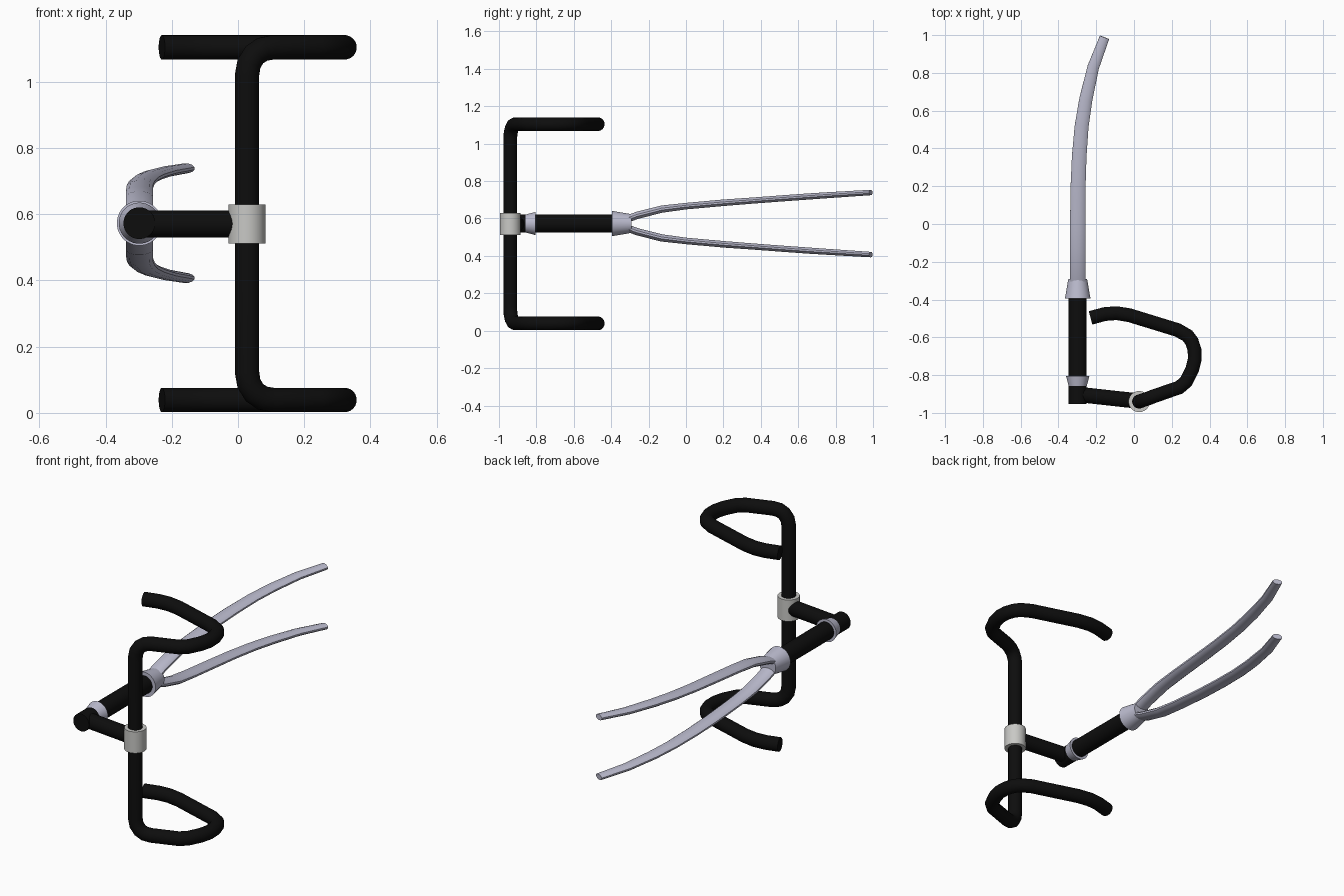
import bpy, bmesh, math
from mathutils import Vector

cube = bpy.data.objects.get("Cube")
if cube:
    bpy.data.objects.remove(cube, do_unlink=True)


def material(name, rgb):
    m = bpy.data.materials.new(name)
    m.use_nodes = True
    m.diffuse_color = (*rgb, 1)
    m.node_tree.nodes["Principled BSDF"].inputs["Base Color"].default_value = (*rgb, 1)
    return m


BLACK = material("black rubber", (0.004, 0.004, 0.004))
LILAC = material("lilac metal", (0.50, 0.50, 0.62))
GREY = material("light grey metal", (0.58, 0.58, 0.56))


def sweep(name, path, sizes, mat, sides=20, angle=35):
    """Sweep an ellipse along a path; sizes gives (half width, half height) per point."""
    pts = [Vector(p) for p in path]
    n = len(pts)
    dirs = [(pts[min(i + 1, n - 1)] - pts[max(i - 1, 0)]).normalized() for i in range(n)]
    for i in range(1, n - 1):
        dirs[i] = ((pts[i] - pts[i - 1]).normalized() + (pts[i + 1] - pts[i]).normalized()).normalized()
    ref = Vector((0, 0, 1)) if abs(dirs[0].z) < 0.9 else Vector((0, 1, 0))
    bm = bmesh.new()
    rings = []
    for p, d, (a, b) in zip(pts, dirs, sizes):
        up = (ref - d * ref.dot(d)).normalized()
        ref = up                                  # carry the frame along the path
        side = d.cross(up)
        rings.append([bm.verts.new(p + side * a * math.cos(t) + up * b * math.sin(t))
                      for t in (2 * math.pi * (k + 0.5) / sides for k in range(sides))])
    for r, s in zip(rings, rings[1:]):
        for k in range(sides):
            j = (k + 1) % sides
            bm.faces.new((r[k], r[j], s[j], s[k]))
    bm.faces.new(rings[0])
    bm.faces.new(rings[-1])
    bmesh.ops.recalc_face_normals(bm, faces=bm.faces)
    me = bpy.data.meshes.new(name)
    bm.to_mesh(me)
    bm.free()
    me.materials.append(mat)
    ob = bpy.data.objects.new(name, me)
    bpy.context.collection.objects.link(ob)
    bpy.ops.object.select_all(action='DESELECT')
    ob.select_set(True)
    bpy.context.view_layer.objects.active = ob
    bpy.ops.object.shade_smooth_by_angle(angle=math.radians(angle))
    return ob


def rod(name, a, b, ra, rb, mat):
    return sweep(name, [a, b], [(ra, ra), (rb, rb)], mat, 32)


MID = 0.573          # height of the shaft axis
POST = (0.027, -0.94)
SHAFT_X = -0.298

# One bent bar: upright post with a hooked grip at each end
TOP = 1.104
bend = [(0.027, -0.940, TOP - 0.085), (0.033, -0.938, TOP - 0.050),
        (0.050, -0.932, TOP - 0.022), (0.074, -0.924, TOP - 0.006), (0.105, -0.912, TOP)]
hook = [(0.24, -0.865), (0.275, -0.835), (0.308, -0.77), (0.322, -0.715), (0.320, -0.665),
        (0.306, -0.622), (0.283, -0.591), (0.23, -0.561), (-0.024, -0.483),
        (-0.093, -0.472), (-0.156, -0.477), (-0.230, -0.497)]
upper = bend + [(x, y, TOP) for x, y in hook]
lower = [(x, y, 2 * 0.5715 - z) for x, y, z in reversed(upper)]
bar = lower + upper
sweep("handle_bar", bar, [(0.037, 0.037)] * len(bar), BLACK, 20, 40)

# Clamp sleeve and the arm reaching to the shaft
rod("clamp_sleeve", (*POST, 0.511), (*POST, 0.63), 0.056, 0.056, GREY)
rod("cross_arm", (SHAFT_X, -0.902, MID - 0.002), (0.02, -0.937, MID - 0.002), 0.041, 0.041, BLACK)

# Shaft with its tapered ring and socket
rod("shaft", (SHAFT_X, -0.952, MID), (SHAFT_X, -0.36, MID), 0.048, 0.048, BLACK)
rod("shaft_ring", (SHAFT_X, -0.87, MID), (SHAFT_X, -0.805, MID), 0.045, 0.062, LILAC)
rod("prong_socket", (SHAFT_X, -0.395, MID), (SHAFT_X, -0.291, MID), 0.068, 0.050, LILAC)

# Two curved prongs: x, y, distance from the shaft axis, half width, half thickness
prong = [(-0.298, -0.32, 0.022, 0.042, 0.020), (-0.298, -0.26, 0.044, 0.042, 0.020),
         (-0.298, -0.13, 0.077, 0.042, 0.020), (-0.298, 0.00, 0.093, 0.042, 0.018),
         (-0.296, 0.20, 0.111, 0.041, 0.018), (-0.290, 0.36, 0.123, 0.040, 0.017),
         (-0.277, 0.52, 0.135, 0.038, 0.017), (-0.255, 0.66, 0.145, 0.036, 0.017),
         (-0.216, 0.83, 0.156, 0.032, 0.016), (-0.156, 0.988, 0.166, 0.027, 0.015)]
for name, s in (("upper_prong", 1), ("lower_prong", -1)):
    sweep(name, [(x, y, MID + s * h) for x, y, h, w, t in prong],
          [(w, t) for x, y, h, w, t in prong], LILAC, 12, 30)
